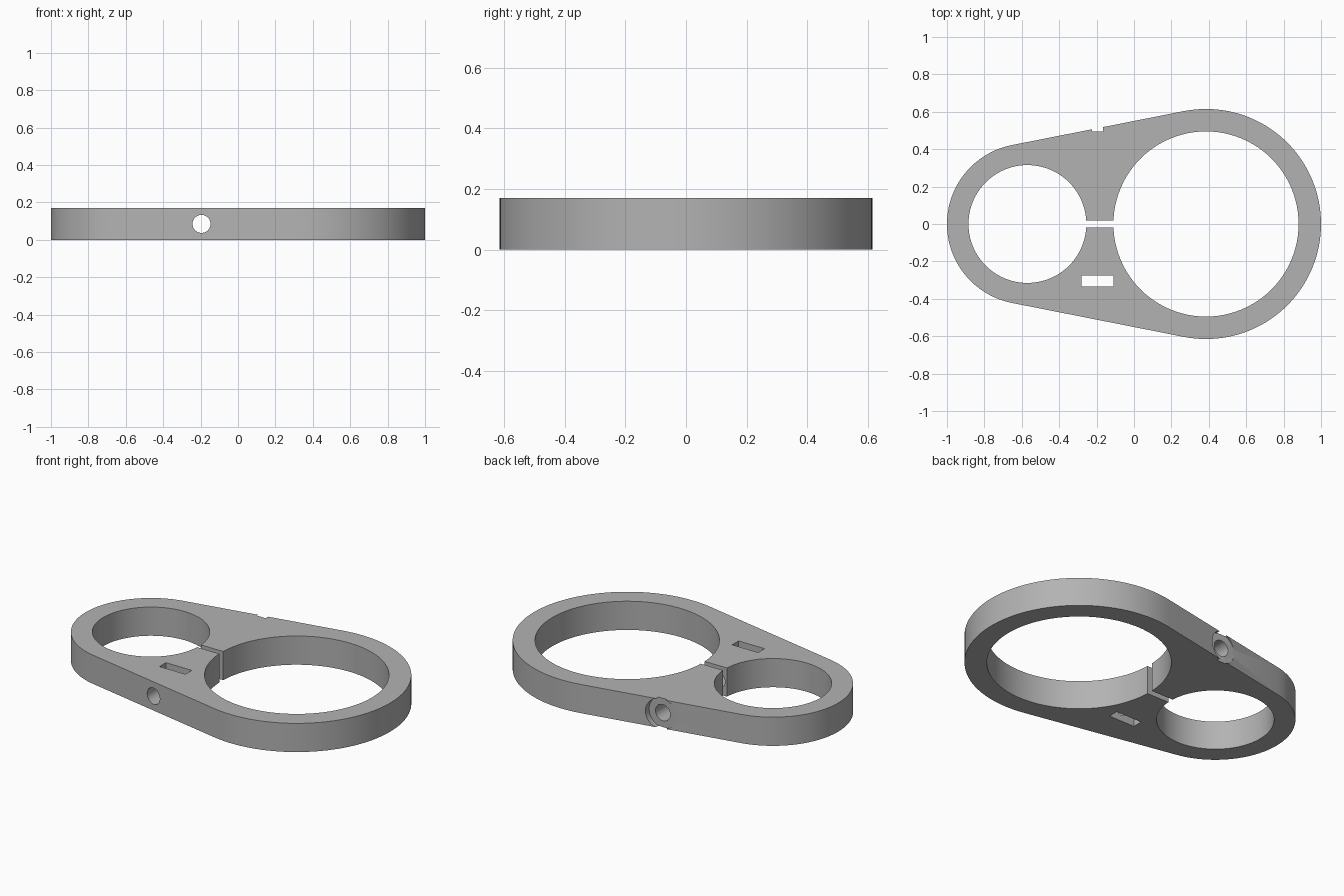
import bpy, bmesh, math
from mathutils import Matrix

if "Cube" in bpy.data.objects:
    bpy.data.objects.remove(bpy.data.objects["Cube"], do_unlink=True)

HEIGHT = 0.17
MID = HEIGHT / 2
BIG_X, BIG_OUTER, BIG_INNER = 0.385, 0.615, 0.495
SMALL_X, SMALL_OUTER, SMALL_INNER = -0.57, 0.43, 0.315
BOLT_X = -0.195

grey = bpy.data.materials.new("plain grey")
grey.use_nodes = True
colour = (0.45, 0.45, 0.45, 1)
grey.diffuse_color = colour
grey.node_tree.nodes["Principled BSDF"].inputs["Base Color"].default_value = colour


def add_object(name, bm):
    mesh = bpy.data.meshes.new(name)
    bm.to_mesh(mesh)
    bm.free()
    mesh.materials.append(grey)
    obj = bpy.data.objects.new(name, mesh)
    bpy.context.collection.objects.link(obj)
    return obj


def arc(cx, radius, start, end, steps):
    angles = [start + (end - start) * i / steps for i in range(steps + 1)]
    return [(cx + radius * math.cos(a), radius * math.sin(a)) for a in angles]


def cylinder(name, radius, depth, matrix, segments=96):
    bm = bmesh.new()
    bmesh.ops.create_cone(bm, cap_ends=True, segments=segments, radius1=radius,
                          radius2=radius, depth=depth, matrix=matrix)
    return add_object(name, bm)


def box(name, x, y, size_x, size_y):
    bm = bmesh.new()
    bmesh.ops.create_cube(bm, size=1, matrix=Matrix.Translation((x, y, MID))
                          @ Matrix.Diagonal((size_x, size_y, 1, 1)))
    return add_object(name, bm)


# Clamp body: two round ends joined by tangent straight sides
tangent = math.acos((BIG_OUTER - SMALL_OUTER) / (BIG_X - SMALL_X))
tangent = math.pi - tangent
outline = arc(BIG_X, BIG_OUTER, -tangent, tangent, 72)
outline += arc(SMALL_X, SMALL_OUTER, tangent, 2 * math.pi - tangent, 56)
bm = bmesh.new()
base = bm.faces.new([bm.verts.new((x, y, 0)) for x, y in outline])
top = bmesh.ops.extrude_face_region(bm, geom=[base])
bmesh.ops.translate(bm, vec=(0, 0, HEIGHT),
                    verts=[v for v in top["geom"] if isinstance(v, bmesh.types.BMVert)])
bmesh.ops.recalc_face_normals(bm, faces=bm.faces)
body = add_object("clamp_body", bm)

# Cutters: tube openings, split, nut slot, bolt hole and counterbore
along_y = Matrix.Rotation(math.pi / 2, 4, "X")
cutters = [
    cylinder("large_opening", BIG_INNER, 1, Matrix.Translation((BIG_X, 0, MID))),
    cylinder("small_opening", SMALL_INNER, 1, Matrix.Translation((SMALL_X, 0, MID))),
    box("split_gap", -0.185, 0, 0.26, 0.036),
    box("nut_slot", BOLT_X, -0.305, 0.17, 0.06),
    cylinder("bolt_hole", 0.048, 2, Matrix.Translation((BOLT_X, 0, MID)) @ along_y, 48),
    cylinder("bolt_counterbore", 0.09, 0.2,
             Matrix.Translation((BOLT_X, 0.595, MID)) @ along_y, 64),
]

bpy.ops.object.select_all(action="DESELECT")
bpy.context.view_layer.objects.active = body
body.select_set(True)
for cutter in cutters:
    cutter.hide_render = True
    cut = body.modifiers.new(cutter.name, "BOOLEAN")
    cut.operation = "DIFFERENCE"
    cut.solver = "EXACT"
    cut.object = cutter
    bpy.ops.object.modifier_apply(modifier=cut.name)
    bpy.data.objects.remove(cutter, do_unlink=True)

bpy.ops.object.shade_smooth_by_angle(angle=math.radians(30))
